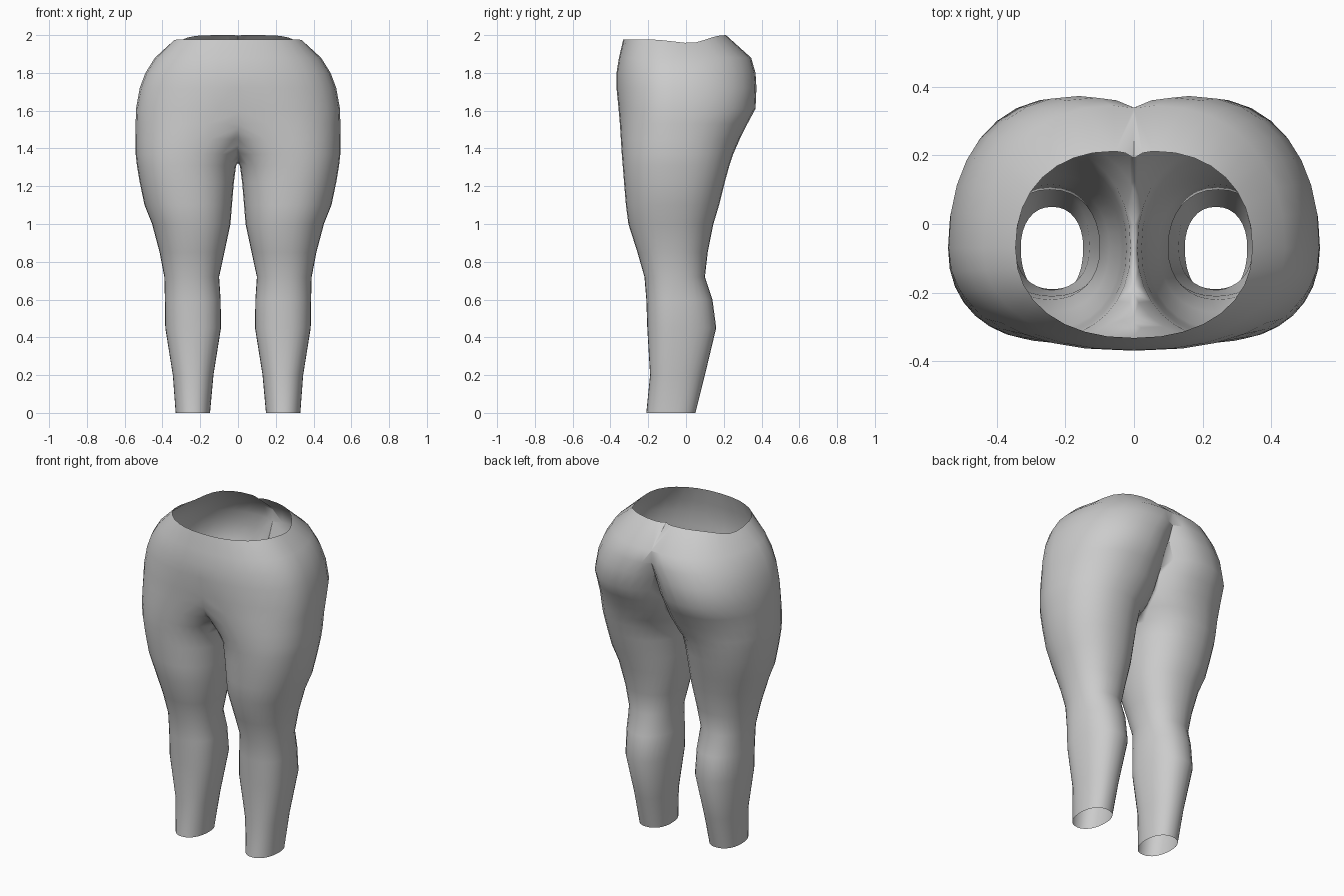
import bpy, bmesh, math

if "Cube" in bpy.data.objects:
    bpy.data.objects.remove(bpy.data.objects["Cube"])

SIDES = 32      # points round one leg
MID_Y = -0.07   # depth of the widest part
POWER = 2.2     # slightly squared ellipse

# leg rings: z, inner x, outer x, front y, back y
LEG = [
    (0.00, 0.148, 0.33, -0.21, 0.05),
    (0.20, 0.130, 0.345, -0.19, 0.10),
    (0.45, 0.090, 0.385, -0.205, 0.16),
    (0.60, 0.092, 0.387, -0.21, 0.14),
    (0.72, 0.100, 0.390, -0.22, 0.10),
    (0.85, 0.072, 0.415, -0.257, 0.115),
    (1.00, 0.040, 0.455, -0.305, 0.145),
    (1.10, 0.032, 0.495, -0.318, 0.175),
    (1.22, 0.022, 0.52, -0.328, 0.205),
    (1.31, 0.010, 0.535, -0.335, 0.23),
]

# hip rings: z, outer x, front y, back y, front peak x, front reach x, back peak x, back reach x
HIP = [
    (1.37, 0.542, -0.34, 0.25, 0.25, -0.03, 0.25, -0.035),
    (1.45, 0.542, -0.345, 0.285, 0.22, -0.12, 0.22, -0.066),
    (1.53, 0.542, -0.35, 0.325, 0.16, -0.30, 0.21, -0.072),
    (1.61, 0.54, -0.357, 0.368, 0.10, -0.45, 0.20, -0.08),
    (1.72, 0.52, -0.368, 0.373, 0.03, -0.50, 0.16, -0.11),
    (1.80, 0.49, -0.368, 0.368, 0.0, -0.48, 0.11, -0.15),
    (1.88, 0.44, -0.355, 0.345, 0.0, -0.44, 0.06, -0.22),
    (1.97, 0.345, -0.332, 0.212, 0.0, -0.345, 0.055, -0.075),
]


def ring(bm, z, outer, front, back, fpeak, freach, bpeak, breach, waist=False):
    """One closed section made of four superellipse quadrants."""
    verts = []
    for i in range(SIDES):
        a = 2 * math.pi * i / SIDES
        c, s = math.cos(a), math.sin(a)
        peak, reach, edge = (bpeak, breach, back) if s >= 0 else (fpeak, freach, front)
        rx = outer - peak if c >= 0 else peak - reach
        x = peak + rx * math.copysign(abs(c) ** (2 / POWER), c)
        y = MID_Y + abs(edge - MID_Y) * math.copysign(abs(s) ** (2 / POWER), s)
        dz = 0.0
        if waist:  # wavy waist edge, highest at the back
            t = min(max((y - 0.02) / 0.18, 0), 1)
            dz = -0.012 * math.exp(-((y - 0.03) / 0.1) ** 2) + 0.03 * t * t * (3 - 2 * t)
            dz += 0.008 * min(max((-y - 0.05) / 0.15, 0), 1)
        verts.append(bm.verts.new((x, y, z + dz)))
    return verts


# one leg and half the hips as a lofted tube
bm = bmesh.new()
rings = []
for z, inner, outer, front, back in LEG:
    m = (inner + outer) / 2
    rings.append(ring(bm, z, outer, front, back, m, inner, m, inner))
for row in HIP:
    rings.append(ring(bm, *row, waist=row is HIP[-1]))
for lo, hi in zip(rings, rings[1:]):
    for i in range(SIDES):
        j = (i + 1) % SIDES
        bm.faces.new((lo[i], lo[j], hi[j], hi[i]))

# trim at the centre line, which leaves the crotch seam and the back cleft
bmesh.ops.bisect_plane(bm, geom=bm.verts[:] + bm.edges[:] + bm.faces[:], dist=1e-5,
                       plane_co=(0, 0, 0), plane_no=(1, 0, 0), clear_inner=True)
mesh = bpy.data.meshes.new("leggings")
bm.to_mesh(mesh)
bm.free()
obj = bpy.data.objects.new("leggings", mesh)
bpy.context.collection.objects.link(obj)

# smooth shading and the other half
bpy.context.view_layer.objects.active = obj
obj.select_set(True)
bpy.ops.object.shade_smooth_by_angle(angle=math.radians(50))
mirror = obj.modifiers.new("other_side", 'MIRROR')
mirror.merge_threshold = 0.001
